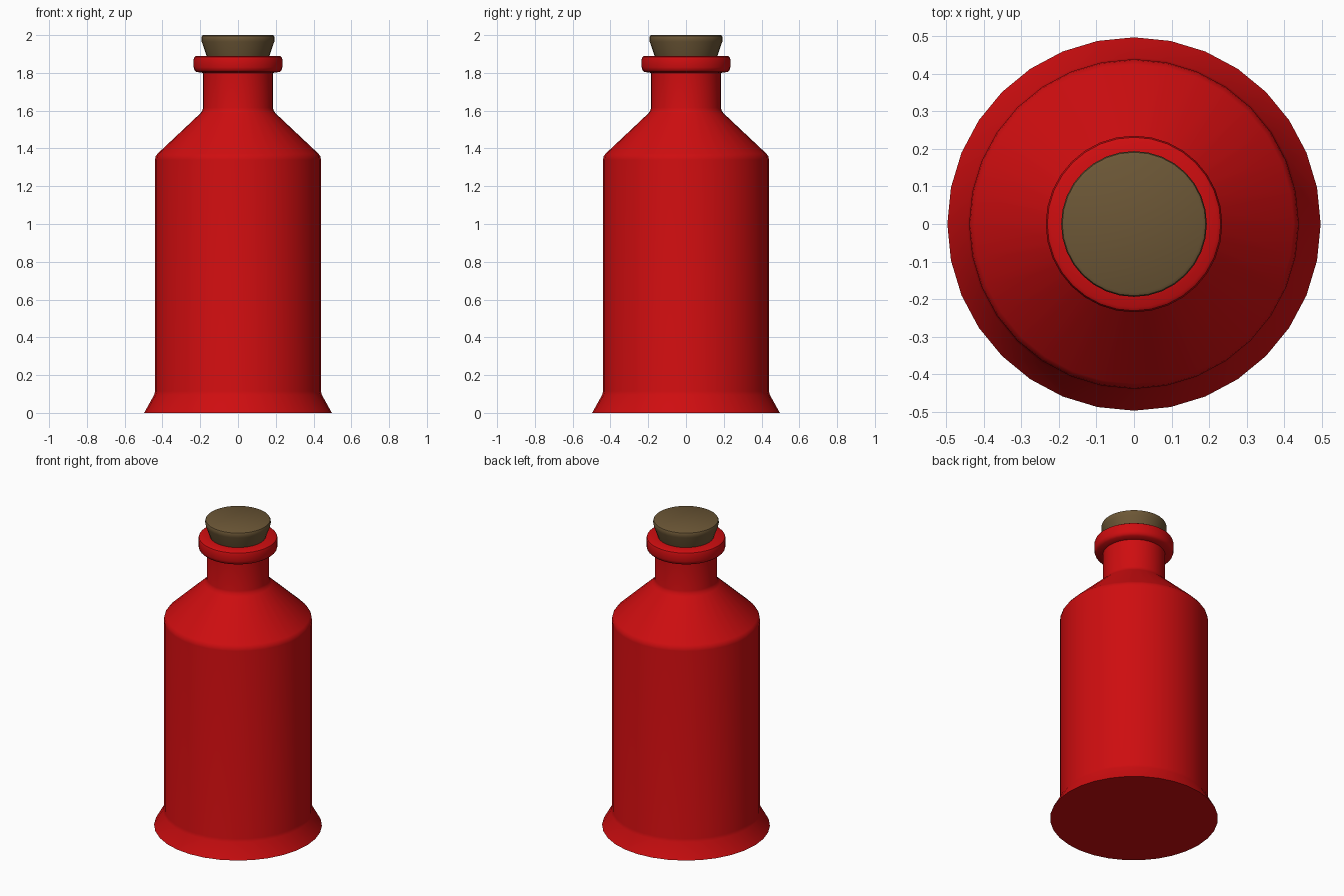
import bpy, bmesh, math

if "Cube" in bpy.data.objects:
    bpy.data.objects.remove(bpy.data.objects["Cube"])

SIDES = 32


def material(name, rgb):
    m = bpy.data.materials.new(name)
    m.diffuse_color = (*rgb, 1)
    m.use_nodes = True
    m.node_tree.nodes["Principled BSDF"].inputs["Base Color"].default_value = m.diffuse_color
    return m


def lathe(name, profile, mat):
    """Spin a (radius, z) profile around z and cap both ends."""
    bm = bmesh.new()
    rings = []
    for r, z in profile:
        rings.append([bm.verts.new((r * math.cos(2 * math.pi * i / SIDES),
                                    r * math.sin(2 * math.pi * i / SIDES), z))
                      for i in range(SIDES)])
    for a, b in zip(rings, rings[1:]):
        for i in range(SIDES):
            j = (i + 1) % SIDES
            bm.faces.new((a[i], a[j], b[j], b[i]))
    bm.faces.new(rings[0][::-1])
    bm.faces.new(rings[-1])
    mesh = bpy.data.meshes.new(name)
    bm.to_mesh(mesh)
    bm.free()
    mesh.materials.append(mat)
    ob = bpy.data.objects.new(name, mesh)
    bpy.context.collection.objects.link(ob)
    bpy.ops.object.select_all(action='DESELECT')
    ob.select_set(True)
    bpy.context.view_layer.objects.active = ob
    bpy.ops.object.shade_smooth_by_angle(angle=math.radians(35))
    return ob


red = material("red glass", (0.62, 0.004, 0.005))
brown = material("cork brown", (0.150, 0.095, 0.037))

# Bottle: flared foot, body, sloped shoulder, neck and rounded lip
lathe("bottle", [
    (0.497, 0), (0.444, 0.095), (0.439, 0.115),
    (0.439, 1.34), (0.436, 1.358), (0.425, 1.373),
    (0.20, 1.585), (0.189, 1.60), (0.185, 1.615),
    (0.185, 1.80), (0.22, 1.805), (0.231, 1.815), (0.235, 1.83),
    (0.235, 1.872), (0.231, 1.884), (0.222, 1.89),
    (0.15, 1.89)], red)

# Tapered cork with a softened top rim
lathe("cork", [
    (0.155, 1.86), (0.166, 1.89), (0.192, 1.965),
    (0.194, 1.975), (0.194, 1.988), (0.191, 1.996), (0.183, 2.0)], brown)
